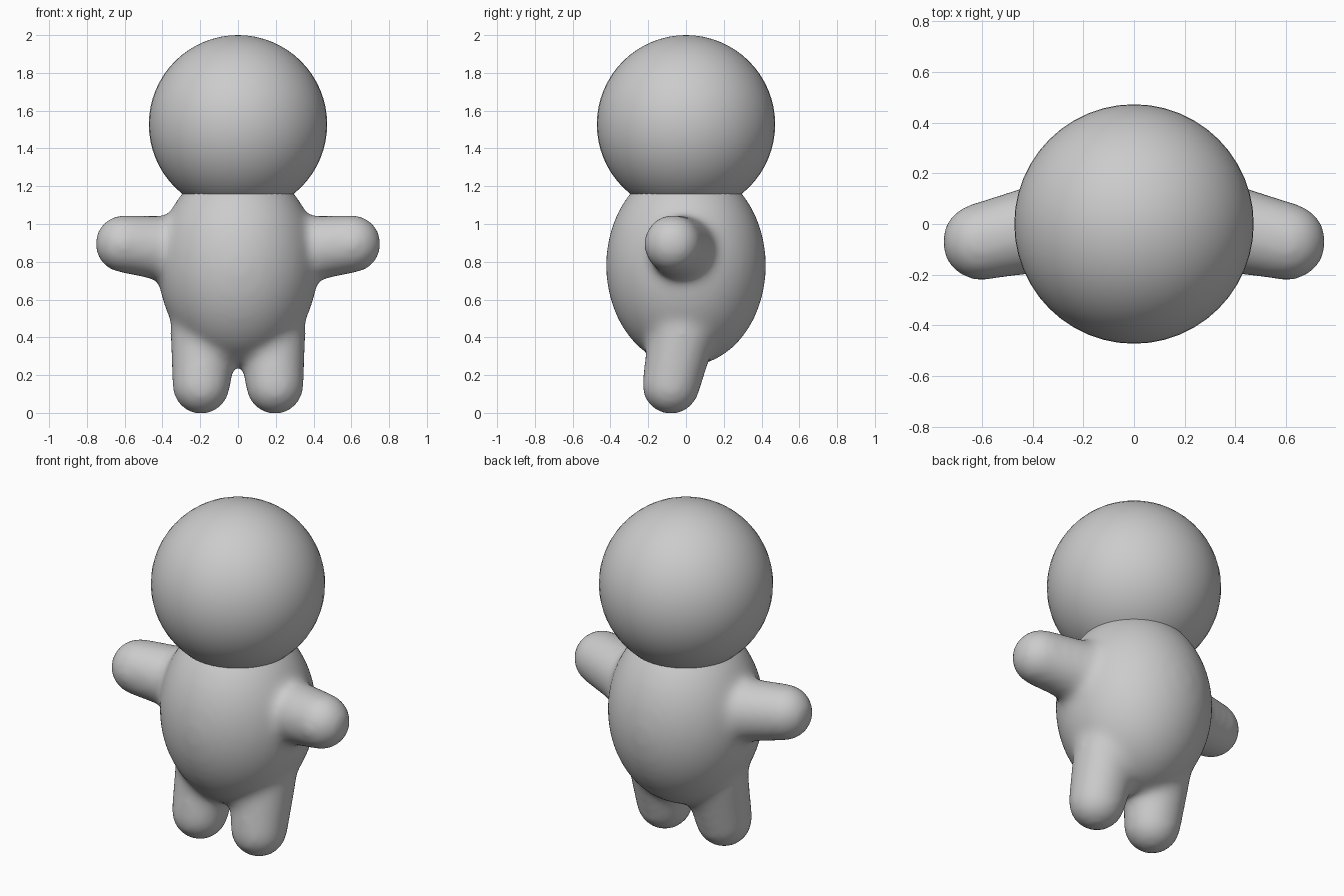
import bpy, bmesh, math
from mathutils import Vector, Matrix

cube = bpy.data.objects.get("Cube")
if cube:
    bpy.data.objects.remove(cube)

grey = bpy.data.materials.new("plain grey")
grey.use_nodes = True
colour = (0.6, 0.6, 0.6, 1)
grey.diffuse_color = colour
grey.node_tree.nodes["Principled BSDF"].inputs["Base Color"].default_value = colour


def ball(bm, centre, size):
    """Add an ellipsoid with the given radii."""
    place = Matrix.Translation(centre) @ Matrix.Diagonal((*size, 1))
    bmesh.ops.create_uvsphere(bm, u_segments=48, v_segments=32, radius=1, matrix=place)


def limb(bm, root, tip, root_radius, tip_radius):
    """Add a tapered limb with rounded ends."""
    root, tip = Vector(root), Vector(tip)
    axis = tip - root
    ball(bm, root, [root_radius] * 3)
    ball(bm, tip, [tip_radius] * 3)
    place = Matrix.Translation((root + tip) / 2) @ axis.to_track_quat("Z", "Y").to_matrix().to_4x4()
    bmesh.ops.create_cone(bm, cap_ends=True, segments=48, radius1=root_radius,
                          radius2=tip_radius, depth=axis.length, matrix=place)


def finish(bm, name):
    mesh = bpy.data.meshes.new(name)
    bm.to_mesh(mesh)
    bm.free()
    mesh.materials.append(grey)
    mesh.shade_smooth()
    obj = bpy.data.objects.new(name, mesh)
    bpy.context.collection.objects.link(obj)
    return obj


# Round head resting on the body
bm = bmesh.new()
ball(bm, (0, 0, 1.528), (0.472, 0.472, 0.472))
finish(bm, "head")

# Egg-shaped torso with stubby arms and legs, melted into one skin
bm = bmesh.new()
ball(bm, (0, 0, 0.78), (0.425, 0.425, 0.535))
for side in (-1, 1):
    limb(bm, (side * 0.3, 0, 0.86), (side * 0.605, -0.07, 0.895), 0.18, 0.155)
    limb(bm, (side * 0.18, -0.02, 0.42), (side * 0.195, -0.08, 0.145), 0.18, 0.155)
body = finish(bm, "body")

remesh = body.modifiers.new("skin", "REMESH")
remesh.mode = "VOXEL"
remesh.voxel_size = 0.02
remesh.use_smooth_shade = True
soften = body.modifiers.new("soften", "SMOOTH")
soften.factor = 0.5
soften.iterations = 30
